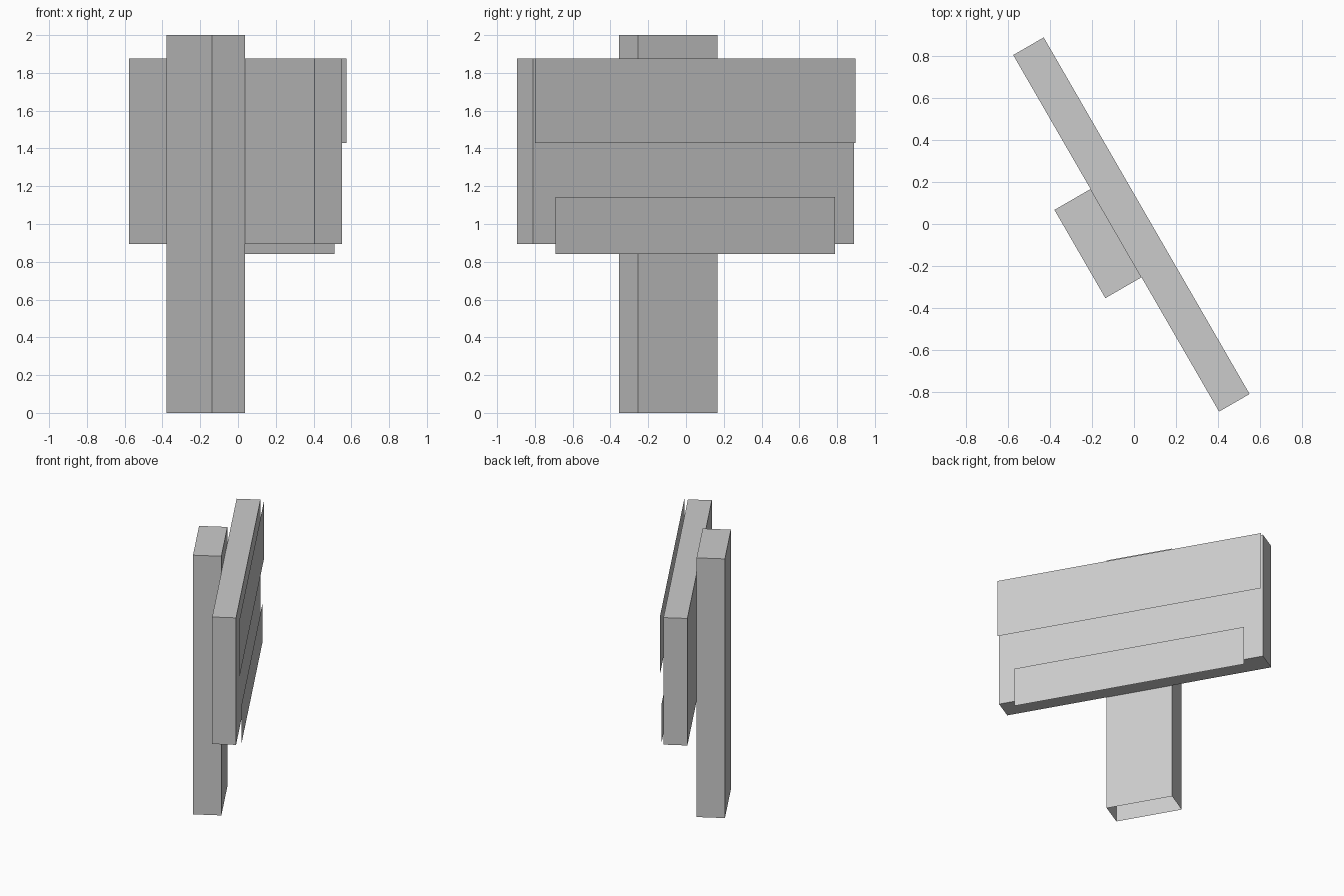
import bpy
import bmesh
from math import radians
from mathutils import Matrix, Vector

default_cube = bpy.data.objects.get("Cube")
if default_cube:
    bpy.data.objects.remove(default_cube, do_unlink=True)

grey = bpy.data.materials.new("plain_grey")
grey.use_nodes = True
colour = (0.6, 0.6, 0.6, 1)
grey.diffuse_color = colour
grey.node_tree.nodes["Principled BSDF"].inputs["Base Color"].default_value = colour

# The whole sign is turned about the vertical axis
TURN = Matrix.Rotation(radians(-60), 4, "Z")


def finish(name, bm):
    mesh = bpy.data.meshes.new(name)
    bm.to_mesh(mesh)
    bm.free()
    mesh.materials.append(grey)
    obj = bpy.data.objects.new(name, mesh)
    obj.matrix_world = TURN
    bpy.context.collection.objects.link(obj)


def box(name, low, high, open_bottom=False):
    low, high = Vector(low), Vector(high)
    bm = bmesh.new()
    place = Matrix.Translation((low + high) / 2) @ Matrix.Diagonal((*(high - low), 1))
    bmesh.ops.create_cube(bm, size=1, matrix=place)
    if open_bottom:
        bm.normal_update()
        under = [f for f in bm.faces if f.normal.z < -0.9]
        bmesh.ops.delete(bm, geom=under, context="FACES_ONLY")
    finish(name, bm)


def sheet(name, left, right, y, bottom, top):
    bm = bmesh.new()
    corners = [(right, y, bottom), (left, y, bottom), (left, y, top), (right, y, top)]
    bm.faces.new([bm.verts.new(c) for c in corners])
    finish(name, bm)


# Hollow post standing behind the board
box("post", (-0.248, -0.295, 0), (0.238, -0.096, 2), open_bottom=True)

# Thick sign board
box("board", (-0.986, -0.096, 0.895), (0.978, 0.072, 1.875))

# Thin sheets floating just off the board face
sheet("upper_panel", -0.98, 0.98, 0.098, 1.43, 1.875)
sheet("lower_panel", -0.855, 0.854, 0.098, 0.842, 1.142)
